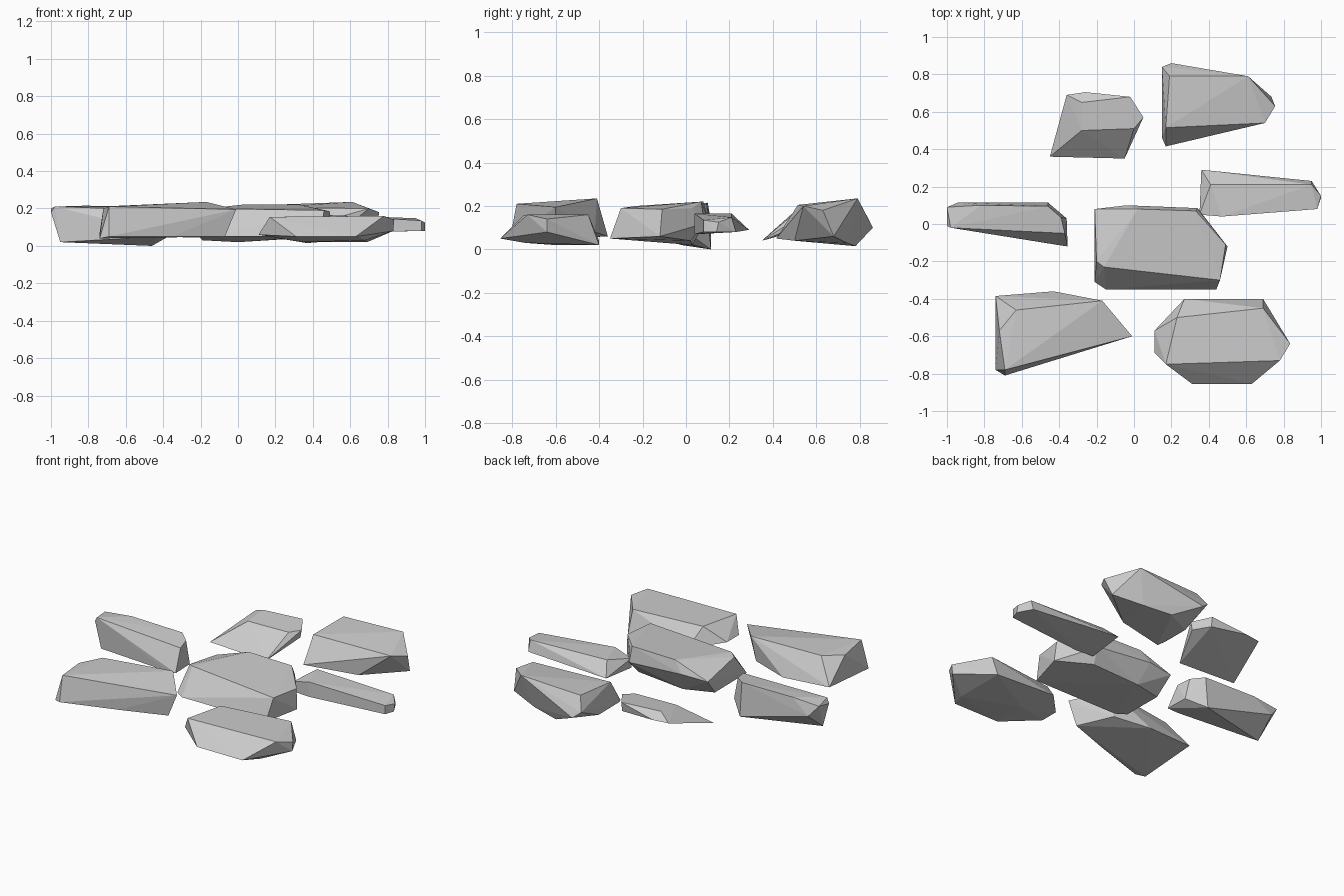
import bpy, bmesh


def stone(name, top, base):
    """Faceted stone: convex hull around a crown outline and a lower outline."""
    bm = bmesh.new()
    for p in top + base:
        bm.verts.new(p)
    bmesh.ops.convex_hull(bm, input=bm.verts[:])
    loose = [v for v in bm.verts if not v.link_faces]
    bmesh.ops.delete(bm, geom=loose, context='VERTS')
    bmesh.ops.dissolve_limit(bm, angle_limit=0.03, verts=bm.verts[:], edges=bm.edges[:])
    bmesh.ops.recalc_face_normals(bm, faces=bm.faces[:])
    mesh = bpy.data.meshes.new(name)
    bm.to_mesh(mesh)
    bm.free()
    obj = bpy.data.objects.new(name, mesh)
    bpy.context.collection.objects.link(obj)
    return obj


# Large middle stone
stone("center_stone",
      [(-.16, -.23, .2), (.46, -.3, .19), (.49, -.11, .185), (.38, .03, .19),
       (.33, .07, .22), (.02, .08, .22), (-.2, -.2, .19), (-.21, .08, .14)],
      [(-.15, -.35, .05), (.44, -.35, .05), (.5, -.12, .06), (.34, .085, .12),
       (-.04, .1, .15), (-.21, -.31, .05), (-.19, -.02, .03),
       (0, .03, .02), (.32, .02, .04)])

# Slender stone on the right
stone("right_stone",
      [(.41, .21, .165), (.95, .21, .148), (.98, .08, .135), (.47, .04, .165),
       (.35, .05, .13), (1, .15, .125)],
      [(.36, .29, .09), (.95, .23, .08), (1, .14, .08), (.98, .08, .08),
       (.47, .04, .07), (.35, .05, .07)])

# Slender stone on the left
stone("left_stone",
      [(-1, .09, .2), (-1, -.01, .18), (-.98, -.02, .21), (-.82, .1, .215),
       (-.46, .095, .21), (-.39, .035, .2), (-.37, -.05, .19)],
      [(-.355, -.12, .06), (-.42, -.11, .05), (-.95, -.02, .02),
       (-.94, .115, .13), (-.46, .115, 0), (-.36, .03, .06)])

# Small tilted stone at the back left
stone("back_left_stone",
      [(-.28, .5, .175), (0, .51, .175), (.05, .57, .18), (-.28, .65, .19),
       (-.02, .68, .19)],
      [(-.45, .36, .05), (-.05, .35, .04), (-.36, .69, .15), (-.26, .705, .15),
       (-.02, .67, .13), (.04, .57, .13)])

# Tall stone at the back right
stone("back_right_stone",
      [(.17, .515, .205), (.7, .54, .2), (.755, .63, .18), (.61, .79, .235),
       (.19, .79, .22)],
      [(.15, .84, .14), (.2, .86, .1), (.15, .46, .06), (.17, .415, .05),
       (.5, .5, .04), (.55, .74, .03), (.37, .78, .015), (.735, .68, .06),
       (.16, .65, .05)])

# Wedge stone at the front left
stone("front_left_stone",
      [(-.63, -.46, .215), (-.17, -.41, .235), (-.01, -.6, .195),
       (-.69, -.78, .21), (-.72, -.57, .2)],
      [(-.74, -.385, .07), (-.43, -.36, .06), (-.69, -.81, .05),
       (-.74, -.78, .04), (-.07, -.6, .05), (-.35, -.7, .05), (-.2, -.42, .08)])

# Low stone at the front right
stone("front_right_stone",
      [(.23, -.5, .155), (.69, -.45, .16), (.78, -.73, .16), (.17, -.75, .155),
       (.835, -.64, .14)],
      [(.11, -.57, .06), (.27, -.4, .04), (.69, -.4, .02), (.83, -.64, .08),
       (.63, -.855, .05), (.31, -.855, .05), (.11, -.69, .06),
       (.34, -.6, .02), (.68, -.74, .03)])
